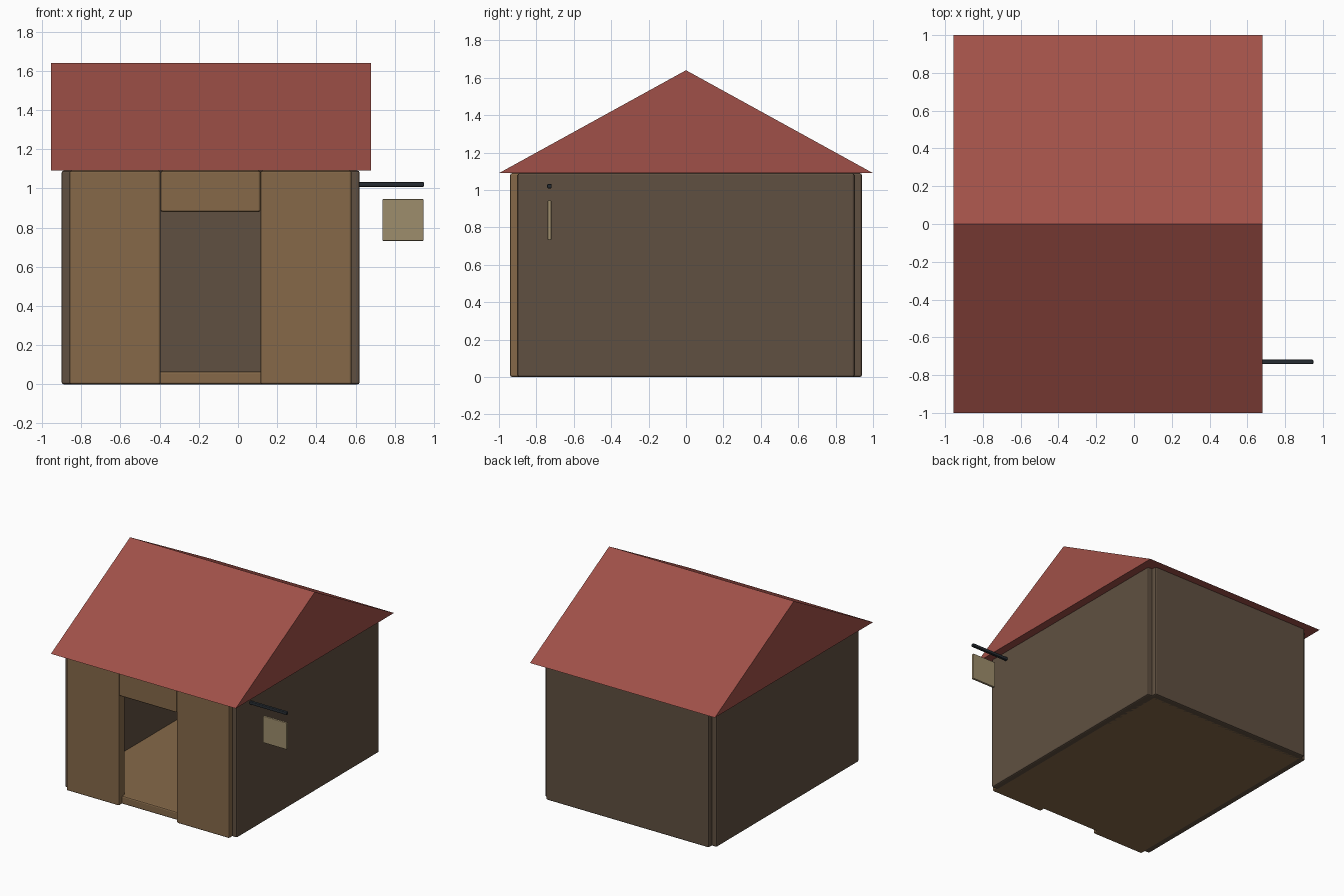
import bpy, bmesh

if "Cube" in bpy.data.objects:
    bpy.data.objects.remove(bpy.data.objects["Cube"])

CX = -0.14           # house centre in x
WALL_H = 1.09


def material(name, r, g, b):
    lin = [((c / 255 + 0.055) / 1.055) ** 2.4 for c in (r, g, b)]
    m = bpy.data.materials.new(name)
    m.diffuse_color = (*lin, 1)
    m.use_nodes = True
    m.node_tree.nodes["Principled BSDF"].inputs["Base Color"].default_value = m.diffuse_color
    return m


front_wood = material("front_wood", 134, 105, 73)
dark_wood = material("dark_wood", 96, 80, 65)
roof_red = material("roof_red", 160, 80, 72)
iron = material("iron", 38, 44, 50)
sign_wood = material("sign_wood", 158, 141, 108)


def mesh_object(name, bm, mat):
    bmesh.ops.recalc_face_normals(bm, faces=bm.faces)
    me = bpy.data.meshes.new(name)
    bm.to_mesh(me)
    bm.free()
    me.materials.append(mat)
    ob = bpy.data.objects.new(name, me)
    bpy.context.collection.objects.link(ob)
    return ob


def box(name, x, y, z, mat, bevel=0.01):
    """Bevelled box from (min, max) ranges."""
    bm = bmesh.new()
    bmesh.ops.create_cube(bm, size=1)
    for v in bm.verts:
        for i, (lo, hi) in enumerate((x, y, z)):
            v.co[i] = (lo + hi) / 2 + v.co[i] * (hi - lo)
    ob = mesh_object(name, bm, mat)
    mod = ob.modifiers.new("edge_bevel", 'BEVEL')
    mod.width = bevel
    mod.segments = 2
    return ob


# Floor slab
box("floor", (CX - 0.72, CX + 0.72), (-0.90, 0.90), (0, 0.065), front_wood)

# Side walls and front door panels, in left/right pairs
for side, s in (("left", -1), ("right", 1)):
    box(side + "_wall", sorted((CX + s * 0.68, CX + s * 0.76)),
        (-0.90, 0.90), (0, WALL_H), dark_wood)
    box(side + "_front_panel", sorted((CX + s * 0.255, CX + s * 0.72)),
        (-0.94, -0.86), (0, WALL_H), front_wood)

# Back wall and lintel above the doorway
box("back_wall", (CX - 0.72, CX + 0.72), (0.86, 0.94), (0, WALL_H), dark_wood)
box("door_lintel", (CX - 0.255, CX + 0.255), (-0.94, -0.86), (0.88, WALL_H), front_wood)

# Gable roof: triangular profile extruded along x
bm = bmesh.new()
profile = [(-1.0, 1.09), (1.0, 1.09), (0.0, 1.64)]
face = bm.faces.new([bm.verts.new((-0.955, y, z)) for y, z in profile])
ext = bmesh.ops.extrude_face_region(bm, geom=[face])
bmesh.ops.translate(bm, vec=(1.635, 0, 0),
                    verts=[g for g in ext["geom"] if isinstance(g, bmesh.types.BMVert)])
mesh_object("roof", bm, roof_red)

# Sign bracket and hanging board
box("sign_bracket", (0.615, 0.95), (-0.742, -0.718), (1.008, 1.032), iron, 0.006)
box("sign_board", (0.737, 0.947), (-0.74, -0.72), (0.732, 0.945), sign_wood, 0.005)
